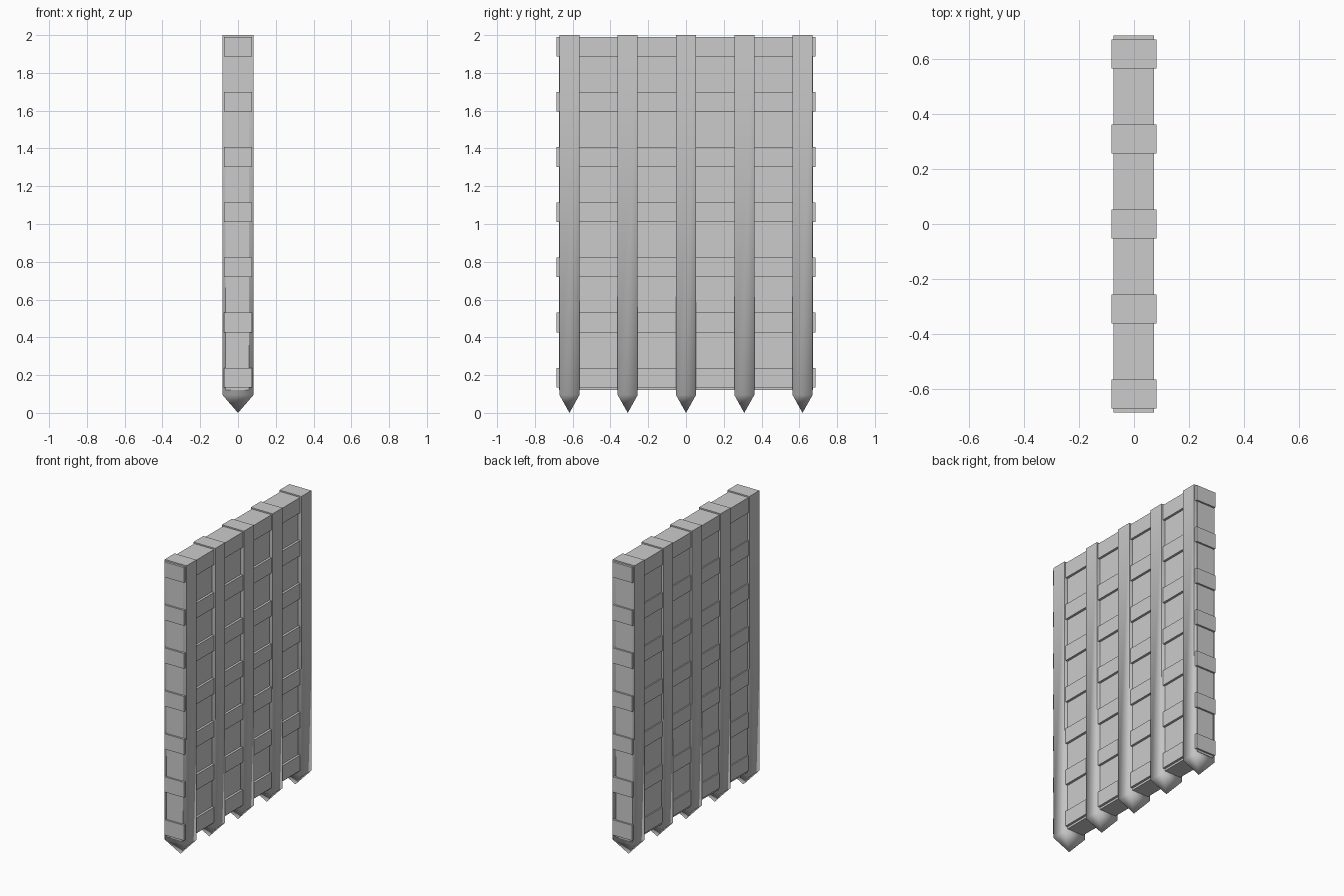
import bpy, bmesh

if "Cube" in bpy.data.objects:
    bpy.data.objects.remove(bpy.data.objects["Cube"])


def make_object(name, bm):
    mesh = bpy.data.meshes.new(name)
    bmesh.ops.recalc_face_normals(bm, faces=bm.faces)
    bm.to_mesh(mesh)
    bm.free()
    obj = bpy.data.objects.new(name, mesh)
    bpy.context.collection.objects.link(obj)
    return obj


def box(name, x0, x1, y0, y1, z0, z1):
    bm = bmesh.new()
    bmesh.ops.create_cube(bm, size=1)
    bmesh.ops.scale(bm, vec=(x1 - x0, y1 - y0, z1 - z0), verts=bm.verts)
    bmesh.ops.translate(bm, vec=((x0 + x1) / 2, (y0 + y1) / 2, (z0 + z1) / 2), verts=bm.verts)
    return make_object(name, bm)


def spiked_bar(name, y, hx=0.082, hy=0.053, shoulder=0.095, top=2.0):
    # square post whose lower end is drawn to a four-sided point
    bm = bmesh.new()
    corners = [(-hx, -hy), (hx, -hy), (hx, hy), (-hx, hy)]
    low = [bm.verts.new((cx, y + cy, shoulder)) for cx, cy in corners]
    high = [bm.verts.new((cx, y + cy, top)) for cx, cy in corners]
    tip = bm.verts.new((0, y, 0))
    bm.faces.new(high)
    for i in range(4):
        j = (i + 1) % 4
        bm.faces.new((low[i], low[j], high[j], high[i]))
        bm.faces.new((low[j], low[i], tip))
    # soft shading on the point, crisp long edges and top
    for f in bm.faces:
        f.smooth = True
    for e in bm.edges:
        if any(v.co.z > 1 for v in e.verts):
            e.smooth = False
    return make_object(name, bm)


# backing panel filling the grid
box("panel", -0.067, 0.057, -0.673, 0.673, 0.12, 1.985)

# vertical spiked bars
for i in range(5):
    spiked_bar(f"vertical_bar_{i + 1}", (i - 2) * 0.3085)

# horizontal bars
for i in range(7):
    z = 0.186 + i * 0.2922
    box(f"horizontal_bar_{i + 1}", -0.075, 0.073, -0.685, 0.685, z - 0.052, z + 0.052)
